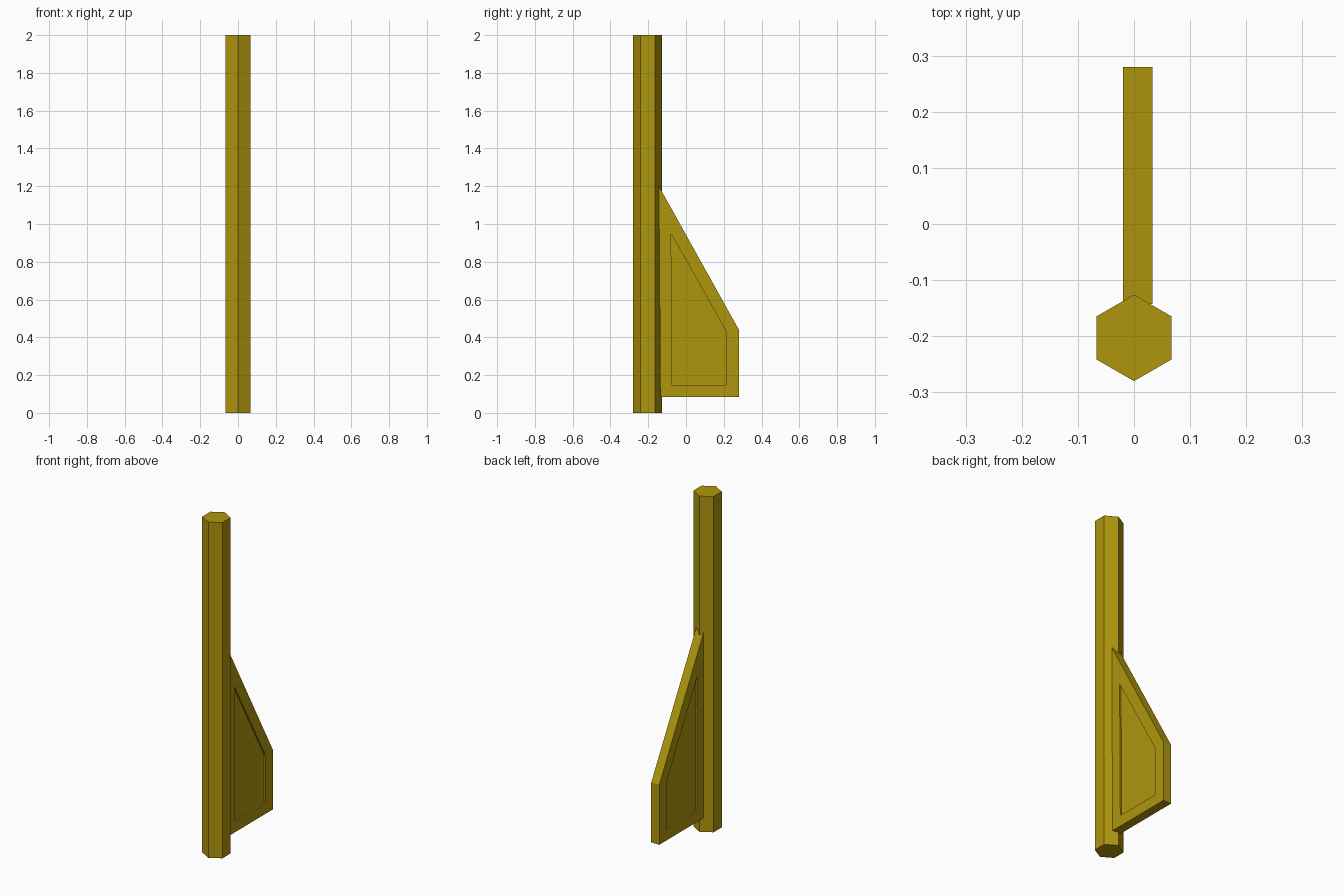
import bpy, bmesh, math

if "Cube" in bpy.data.objects:
    bpy.data.objects.remove(bpy.data.objects["Cube"])

mat = bpy.data.materials.new("mustard yellow")
mat.diffuse_color = (0.43, 0.305, 0.004, 1)
mat.use_nodes = True
mat.node_tree.nodes["Principled BSDF"].inputs["Base Color"].default_value = mat.diffuse_color


def finish(bm, name):
    bmesh.ops.recalc_face_normals(bm, faces=bm.faces)
    me = bpy.data.meshes.new(name)
    bm.to_mesh(me)
    bm.free()
    me.materials.append(mat)
    ob = bpy.data.objects.new(name, me)
    bpy.context.collection.objects.link(ob)
    return ob


# Hexagonal post with a corner pointing to the back
bm = bmesh.new()
ring = [bm.verts.new((0.077 * math.sin(i * math.pi / 3),
                      -0.203 + 0.077 * math.cos(i * math.pi / 3), 0)) for i in range(6)]
base = bm.faces.new(ring)
top = bmesh.ops.extrude_face_region(bm, geom=[base], use_keep_orig=True)["geom"]
bmesh.ops.translate(bm, vec=(0, 0, 2), verts=[v for v in top if isinstance(v, bmesh.types.BMVert)])
finish(bm, "post")

# Fin plate with a shallow recessed panel on both sides
outer = [(-0.143, 1.2), (0.28, 0.44), (0.28, 0.083), (-0.136, 0.083)]
inner = [(-0.079, 0.95), (0.213, 0.43), (0.213, 0.147), (-0.073, 0.147)]
x_left, x_right, depth = -0.02, 0.033, 0.01
bm = bmesh.new()
layers = [(inner, x_left + depth), (inner, x_left), (outer, x_left),
          (outer, x_right), (inner, x_right), (inner, x_right - depth)]
rings = [[bm.verts.new((x, y, z)) for y, z in prof] for prof, x in layers]
for a, b in zip(rings, rings[1:]):
    for i in range(4):
        j = (i + 1) % 4
        bm.faces.new((a[i], a[j], b[j], b[i]))
bm.faces.new(rings[0])
bm.faces.new(rings[-1])
finish(bm, "fin")
